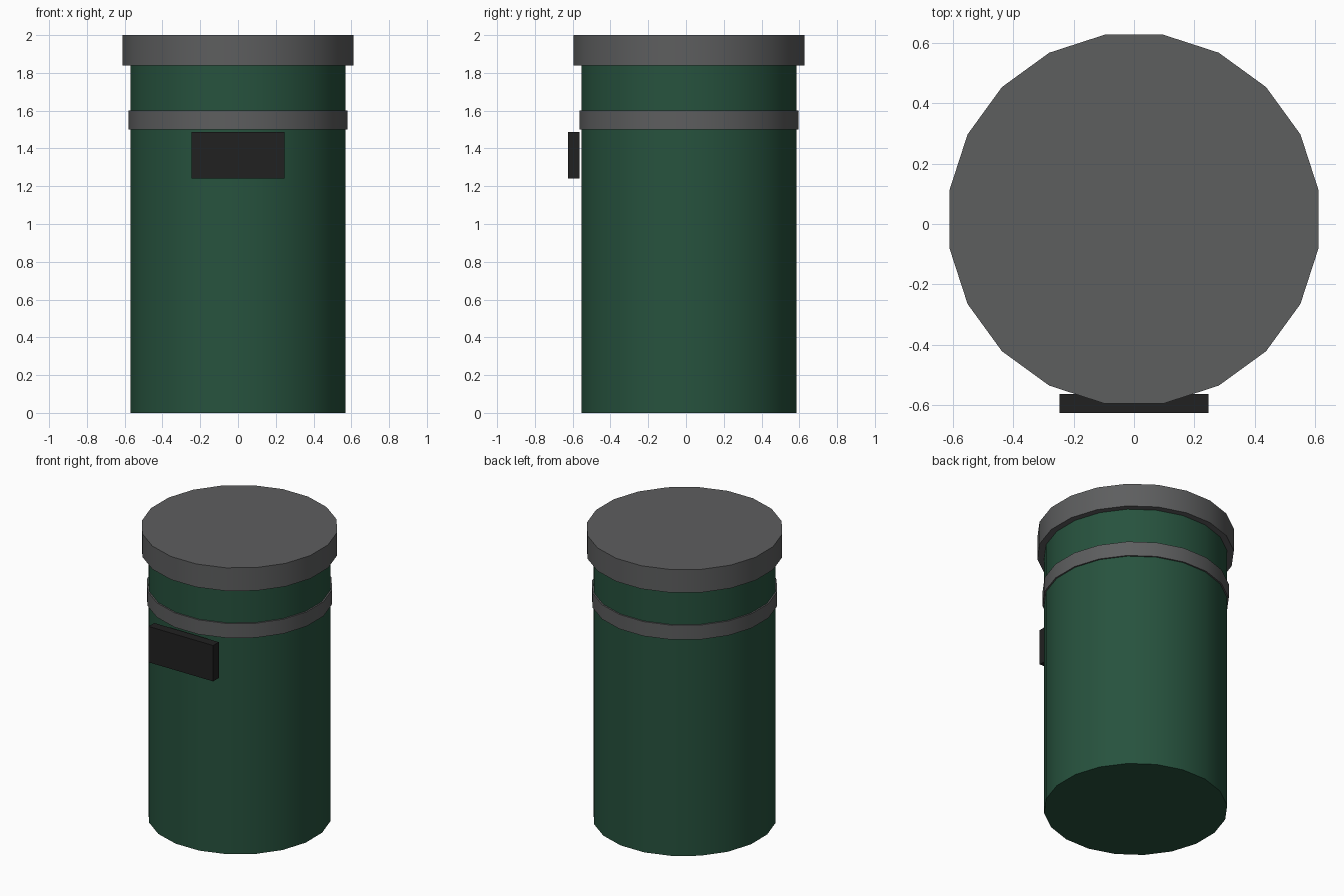
import bpy
from math import radians

if "Cube" in bpy.data.objects:
    bpy.data.objects.remove(bpy.data.objects["Cube"])

CENTRE_Y = 0.016
SIDES = 20


def material(name, rgb):
    mat = bpy.data.materials.new(name)
    mat.diffuse_color = (*rgb, 1)
    mat.use_nodes = True
    mat.node_tree.nodes["Principled BSDF"].inputs["Base Color"].default_value = mat.diffuse_color
    return mat


green = material("dark_green", (0.02, 0.085, 0.048))
grey = material("mid_grey", (0.11, 0.112, 0.114))
black = material("near_black", (0.015, 0.015, 0.015))


def drum(name, radius, z0, z1, mat):
    # 20-sided cylinder turned so that flats face the axes
    bpy.ops.mesh.primitive_cylinder_add(
        vertices=SIDES, radius=radius, depth=z1 - z0,
        location=(0, CENTRE_Y, (z0 + z1) / 2),
        rotation=(0, 0, radians(180 / SIDES)))
    obj = bpy.context.object
    obj.name = name
    obj.data.materials.append(mat)
    bpy.ops.object.shade_smooth_by_angle(angle=radians(30))
    return obj


# Bin body, trim band and lid
drum("body", 0.576, 0, 1.85, green)
drum("trim_band", 0.586, 1.5, 1.6, grey)
drum("lid", 0.618, 1.84, 2.0, grey)

# Front slot panel, standing just proud of the body
bpy.ops.mesh.primitive_cube_add(size=1, location=(0, -0.594, 1.364))
slot = bpy.context.object
slot.name = "slot_panel"
slot.scale = (0.494, 0.062, 0.248)
bpy.ops.object.transform_apply(location=False, rotation=False, scale=True)
slot.data.materials.append(black)
